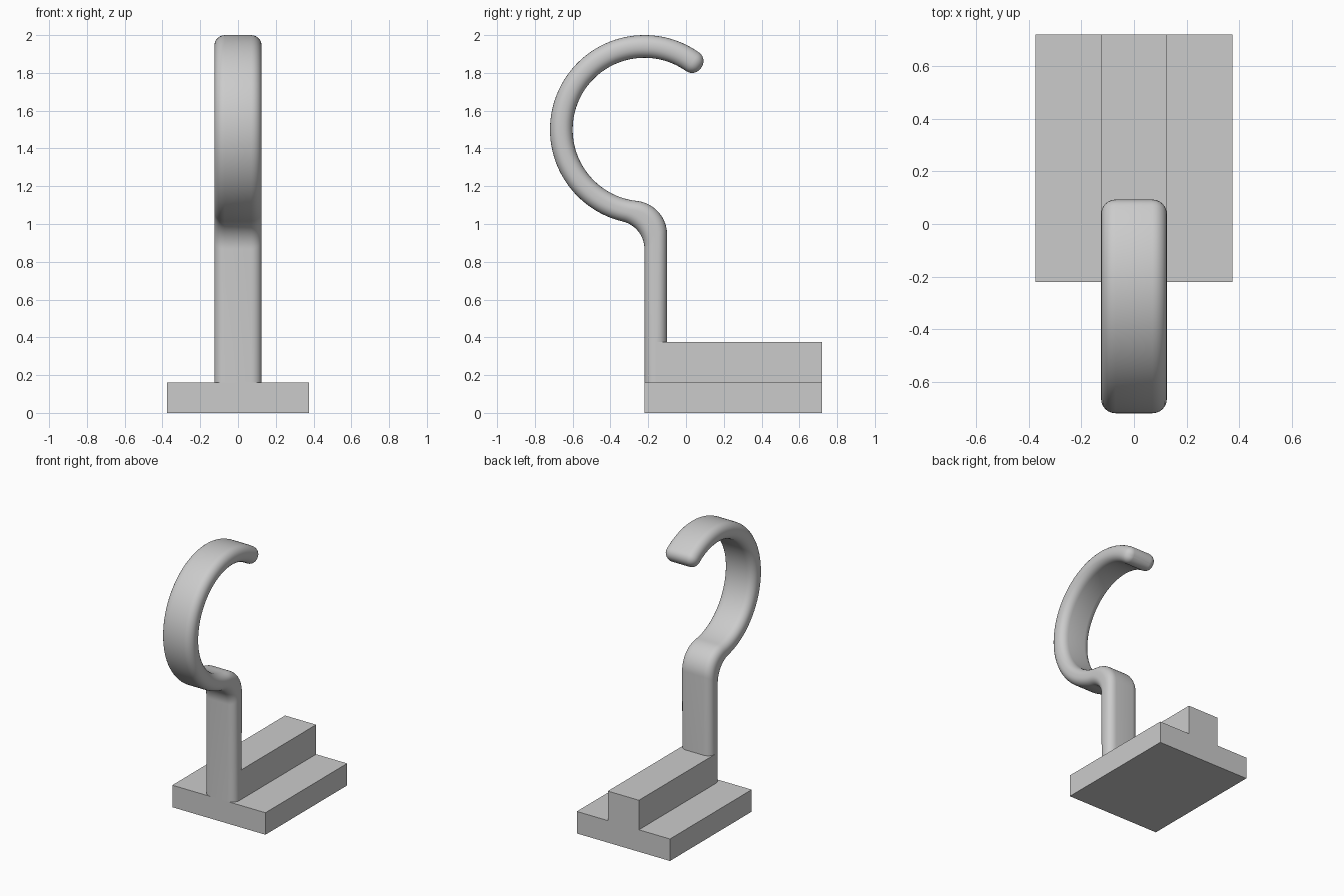
import bpy, bmesh
from math import sin, cos, pi, atan2, sqrt, radians
from mathutils import Vector

cube = bpy.data.objects.get("Cube")
if cube:
    bpy.data.objects.remove(cube, do_unlink=True)

GREY = (0.6, 0.6, 0.6, 1)
mat = bpy.data.materials.new("plain_grey")
mat.use_nodes = True
mat.diffuse_color = GREY
mat.node_tree.nodes["Principled BSDF"].inputs["Base Color"].default_value = GREY


def make_object(name, bm):
    bmesh.ops.recalc_face_normals(bm, faces=bm.faces)
    mesh = bpy.data.meshes.new(name)
    bm.to_mesh(mesh)
    bm.free()
    mesh.materials.append(mat)
    obj = bpy.data.objects.new(name, mesh)
    bpy.context.collection.objects.link(obj)
    return obj


def box(name, half_x, y0, y1, z0, z1):
    bm = bmesh.new()
    bmesh.ops.create_cube(bm, size=1)
    for v in bm.verts:
        v.co = (v.co.x * 2 * half_x,
                y0 + (v.co.y + 0.5) * (y1 - y0),
                z0 + (v.co.z + 0.5) * (z1 - z0))
    return make_object(name, bm)


# Flat foot and the raised rail running back from the stem
BACK, FRONT, FOOT_TOP = 0.72, -0.22, 0.16
box("foot_plate", 0.375, FRONT, BACK, 0, FOOT_TOP)
box("raised_rail", 0.125, -0.16, BACK, FOOT_TOP, 0.375)

# Hook: rounded bar between two side curves (stem, bend, large ring)
RING_Y, RING_Z = -0.22, 1.5
HALF_WIDTH, ROUND = 0.125, 0.055
TIP = radians(54.6)


def side_curve(stem_y, ring_r, bend_r, bend_steps=16, ring_steps=72):
    """Points (y, z) up the stem, round the bend and along the ring."""
    dy = stem_y - bend_r - RING_Y
    dz = -sqrt((ring_r + bend_r) ** 2 - dy ** 2)
    cy, cz = RING_Y + dy, RING_Z + dz
    start = atan2(dz, dy) % (2 * pi)
    pts = [Vector((0, stem_y, FOOT_TOP))]
    for i in range(bend_steps):
        a = (start - pi) * i / bend_steps
        pts.append(Vector((0, cy + bend_r * cos(a), cz + bend_r * sin(a))))
    for i in range(ring_steps + 1):
        a = start + (TIP - start) * i / ring_steps
        pts.append(Vector((0, RING_Y + ring_r * cos(a), RING_Z + ring_r * sin(a))))
    return pts


def add_section(bm, p, q, inset=0.0, steps=6):
    """Rounded rectangle spanning p to q across the bar."""
    mid, axis = (p + q) / 2, (q - p).normalized()
    r = max(ROUND - inset, 0.001)
    hx = HALF_WIDTH - inset - r
    hw = (q - p).length / 2 - inset - r
    ring = []
    for k, (sx, sw) in enumerate(((1, 1), (-1, 1), (-1, -1), (1, -1))):
        for i in range(steps + 1):
            a = pi / 2 * (k + i / steps)
            co = mid + axis * (sw * hw + r * sin(a))
            co.x = sx * hx + r * cos(a)
            ring.append(bm.verts.new(co))
    return ring


outer = side_curve(FRONT, 0.5, 0.15)
inner = side_curve(-0.10, 0.38, 0.18)
bm = bmesh.new()
rings = [add_section(bm, p, q) for p, q in zip(outer, inner)]

# Rounded tip
forward = Vector((0, sin(TIP), -cos(TIP)))
for i in range(1, 8):
    t = pi / 2 * i / 7
    step = forward * ROUND * sin(t)
    rings.append(add_section(bm, outer[-1] + step, inner[-1] + step,
                             ROUND * (1 - cos(t))))

for a, b in zip(rings, rings[1:]):
    for i in range(len(a)):
        j = (i + 1) % len(a)
        bm.faces.new((a[i], a[j], b[j], b[i]))
bm.faces.new(rings[0])
bm.faces.new(rings[-1])
hook = make_object("hook", bm)

bpy.ops.object.select_all(action='DESELECT')
hook.select_set(True)
bpy.context.view_layer.objects.active = hook
bpy.ops.object.shade_smooth_by_angle(angle=radians(35))
